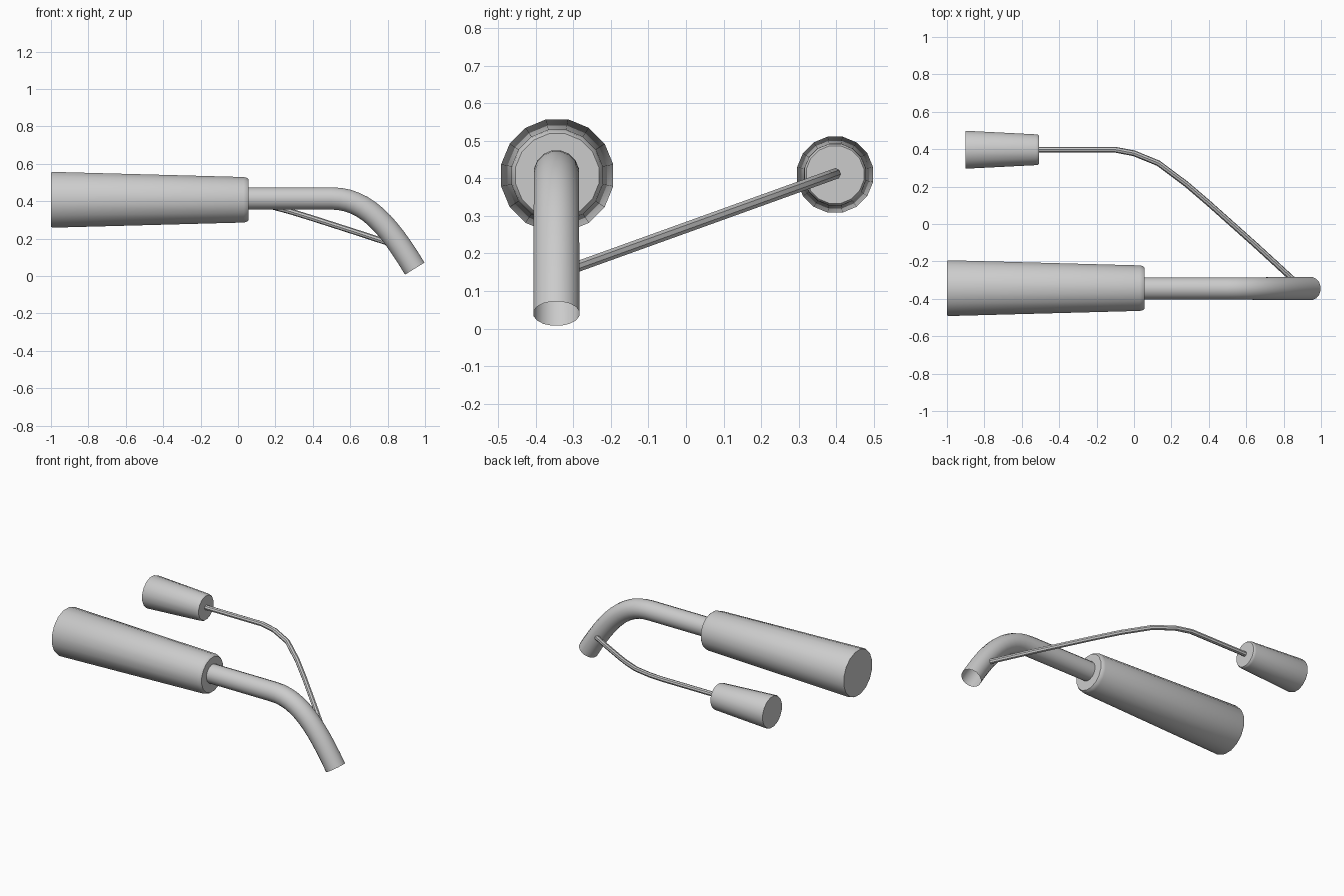
import bpy, bmesh, math
from mathutils import Vector

if "Cube" in bpy.data.objects:
    bpy.data.objects.remove(bpy.data.objects["Cube"])


def sweep(name, rings, normal, sides, caps=(True, True)):
    """Sweep a circle along a planar path; rings = [(point, radius)]."""
    bm = bmesh.new()
    normal = Vector(normal).normalized()
    pts = [Vector(p) for p, r in rings]
    loops = []
    for i, (p, r) in enumerate(rings):
        tangent = (pts[min(i + 1, len(pts) - 1)] - pts[max(i - 1, 0)]).normalized()
        side = normal.cross(tangent).normalized()
        loop = []
        for k in range(sides):
            a = 2 * math.pi * (k + 0.5) / sides
            loop.append(bm.verts.new(pts[i] + r * (math.cos(a) * side + math.sin(a) * normal)))
        loops.append(loop)
    for a, b in zip(loops, loops[1:]):
        for k in range(sides):
            n = (k + 1) % sides
            bm.faces.new((a[k], a[n], b[n], b[k]))
    if caps[0]:
        bm.faces.new(loops[0][::-1])
    if caps[1]:
        bm.faces.new(loops[-1])
    bmesh.ops.recalc_face_normals(bm, faces=bm.faces)
    me = bpy.data.meshes.new(name)
    bm.to_mesh(me)
    bm.free()
    ob = bpy.data.objects.new(name, me)
    bpy.context.collection.objects.link(ob)
    bpy.ops.object.select_all(action='DESELECT')
    ob.select_set(True)
    bpy.context.view_layer.objects.active = ob
    bpy.ops.object.shade_smooth_by_angle(angle=math.radians(35))
    return ob


def bezier(p0, p1, p2, p3, n):
    """Sample a cubic curve."""
    out = []
    for i in range(n + 1):
        t = i / n
        u = 1 - t
        out.append(tuple(u**3 * a + 3 * u * u * t * b + 3 * u * t * t * c + t**3 * d
                         for a, b, c, d in zip(p0, p1, p2, p3)))
    return out


def grip(name, y, z, profile, sides):
    """Tapered handle along x from (x, radius) pairs."""
    return sweep(name, [((x, y, z), r) for x, r in profile], (0, 1, 0), sides)


# Large and small tapered grips
grip("main_grip", -0.343, 0.408,
     [(-1.0, 0.148), (-0.99, 0.152), (0.03, 0.124), (0.045, 0.121), (0.056, 0.113)], 16)
grip("side_grip", 0.397, 0.41,
     [(-0.9, 0.101), (-0.893, 0.103), (-0.525, 0.084), (-0.515, 0.083), (-0.508, 0.078)], 16)

# Main pipe, bent down with an open end
bend = bezier((0.5, -0.345, 0.415), (0.68, -0.345, 0.415),
              (0.8, -0.345, 0.28), (0.945, -0.345, 0.04), 12)
path = [(0.0, -0.345, 0.415)] + bend
sweep("main_pipe", [(p, 0.0605 + 0.002 * i / 13) for i, p in enumerate(path)],
      (0, 1, 0), 16, (True, False))

# Thin side rod lying in a tilted plane, running into the main pipe
slope = 0.36
plan = [(-0.53, 0.397), (-0.1, 0.397), (0.0, 0.378), (0.13, 0.325), (0.28, 0.213),
        (0.4, 0.11), (0.52, 0.003), (0.66, -0.122), (0.87, -0.315)]
sweep("side_rod", [((x, y, 0.412 + (y - 0.397) * slope), 0.0155) for x, y in plan],
      (0, -slope, 1), 8)
